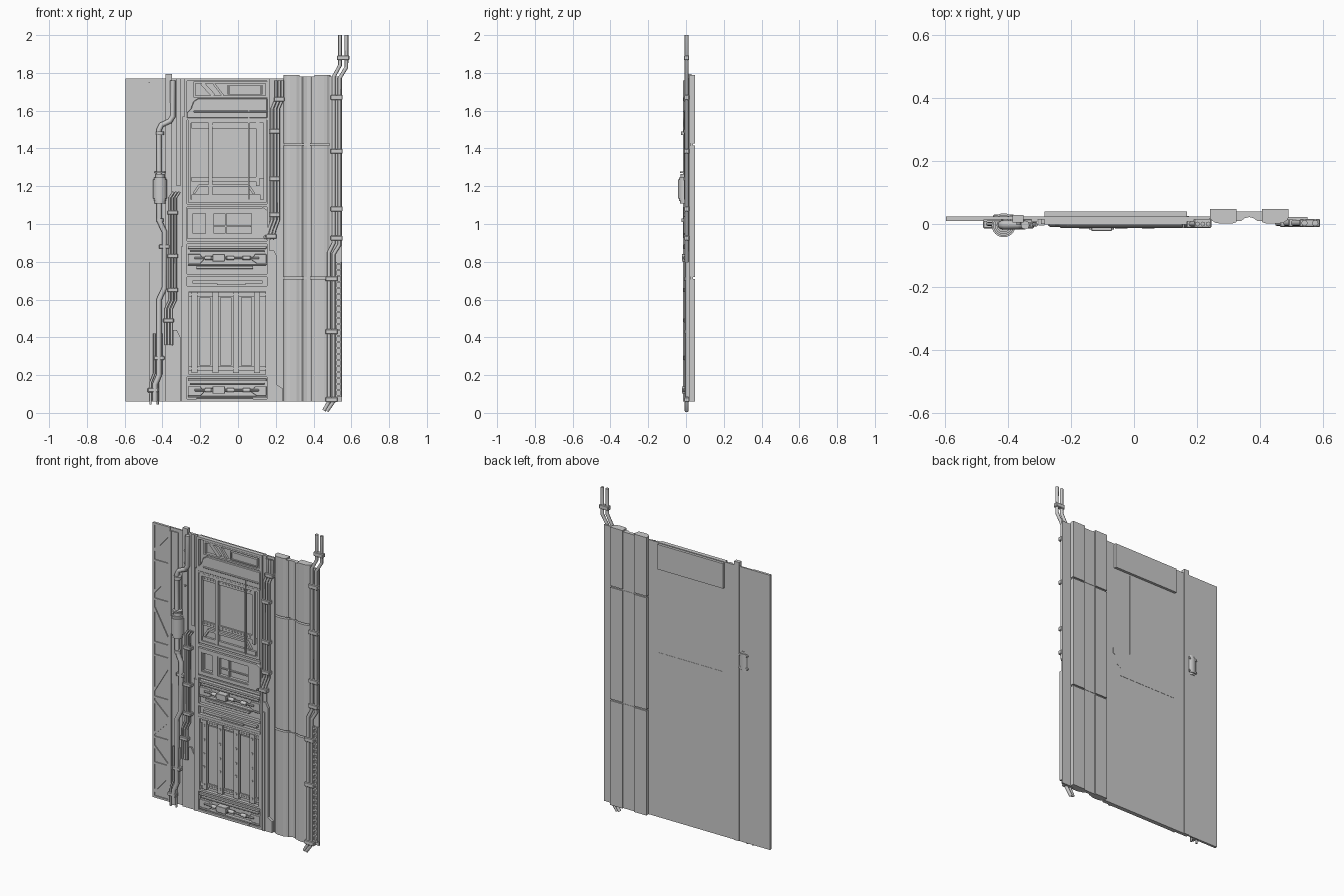
import bpy, bmesh, math
from mathutils import Matrix, Vector


class Part:
    """Collects simple solids into one named mesh object."""
    def __init__(self, name):
        self.name, self.bm = name, bmesh.new()

    def prism(self, pts, lo, hi, axis='y'):
        # profile in xz extruded along y, or profile in xy extruded along z
        mk = (lambda p, d: (p[0], d, p[1])) if axis == 'y' else (lambda p, d: (p[0], p[1], d))
        a = [self.bm.verts.new(mk(p, lo)) for p in pts]
        b = [self.bm.verts.new(mk(p, hi)) for p in pts]
        n = len(pts)
        self.bm.faces.new(a)
        self.bm.faces.new(b[::-1])
        for i in range(n):
            self.bm.faces.new((a[i], b[i], b[(i + 1) % n], a[(i + 1) % n]))
        return self

    def box(self, x0, x1, z0, z1, y0, y1):
        return self.prism([(x0, z0), (x1, z0), (x1, z1), (x0, z1)], y0, y1)

    def bar(self, p, q, w, y0, y1):
        p, q = Vector(p), Vector(q)
        d = (q - p).normalized() * w / 2
        n = Vector((-d.y, d.x))
        return self.prism([p + n, p - n, q - n, q + n], y0, y1)

    def frame(self, x0, x1, z0, z1, w, y0, y1):
        self.box(x0, x0 + w, z0, z1, y0, y1).box(x1 - w, x1, z0, z1, y0, y1)
        return self.box(x0 + w, x1 - w, z0, z0 + w, y0, y1).box(x0 + w, x1 - w, z1 - w, z1, y0, y1)

    def rivet(self, x, z, r, y0, y1):
        n = 8
        return self.prism([(x + r * math.cos(i * 2 * math.pi / n), z + r * math.sin(i * 2 * math.pi / n))
                           for i in range(n)], y0, y1)

    def cyl(self, c, r, length, axis='z', n=20):
        rot = Matrix.Rotation(math.pi / 2, 4, 'Y') if axis == 'x' else Matrix()
        bmesh.ops.create_cone(self.bm, cap_ends=True, segments=n, radius1=r, radius2=r, depth=length,
                              matrix=Matrix.Translation(c) @ rot)
        return self

    def done(self, bevel=0, smooth=False):
        bmesh.ops.recalc_face_normals(self.bm, faces=self.bm.faces)
        me = bpy.data.meshes.new(self.name)
        self.bm.to_mesh(me)
        self.bm.free()
        ob = bpy.data.objects.new(self.name, me)
        bpy.context.collection.objects.link(ob)
        if bevel:
            m = ob.modifiers.new("bevel", 'BEVEL')
            m.width, m.segments = bevel, 1
        if smooth:
            bpy.ops.object.select_all(action='DESELECT')
            ob.select_set(True)
            bpy.context.view_layer.objects.active = ob
            bpy.ops.object.shade_smooth_by_angle()
        return ob


def pipes(name, path, r, offsets=(0,), y=0.002):
    """Parallel pipes following an xz path, shifted along x."""
    cu = bpy.data.curves.new(name, 'CURVE')
    cu.dimensions, cu.bevel_depth, cu.bevel_resolution, cu.use_fill_caps = '3D', r, 2, True
    for o in offsets:
        s = cu.splines.new('POLY')
        s.points.add(len(path) - 1)
        for p, (x, z) in zip(s.points, path):
            p.co = (x + o, y, z, 1)
    bpy.context.collection.objects.link(bpy.data.objects.new(name, cu))


def clamps(name, spots, w, h, y0, y1):
    p = Part(name)
    for x, z in spots:
        p.box(x - w / 2, x + w / 2, z - h / 2, z + h / 2, y0, y1)
    p.done(bevel=0.003)


# backing wall and the spine that shows on its back
Part("backing_wall").box(-0.595, 0.24, 0.06, 1.77, 0.015, 0.024).done()
Part("back_spine").box(-0.385, -0.35, 0.06, 1.795, 0.004, 0.028).done()

# left truss panel
t = Part("left_truss").frame(-0.595, -0.475, 0.06, 1.77, 0.012, 0.009, 0.016)
for z in (0.27, 0.43, 0.68, 0.94, 1.02, 1.29, 1.53):
    t.box(-0.583, -0.487, z, z + 0.012, 0.009, 0.016)
for za, zb in ((0.10, 0.22), (0.38, 0.28), (0.46, 0.56), (0.66, 0.57), (0.73, 0.90),
               (1.24, 1.06), (1.34, 1.46), (1.60, 1.72)):
    t.bar((-0.585, za), (-0.485, zb), 0.014, 0.009, 0.016)
t.done()

# left pipe channel: raised cover plates and posts
c = Part("left_channel")
c.box(-0.475, -0.465, 0.06, 1.75, 0.006, 0.016)
c.prism([(-0.465, 0.80), (-0.40, 0.80), (-0.40, 1.46), (-0.42, 1.50), (-0.42, 1.75), (-0.465, 1.75)], 0.009, 0.016)
c.prism([(-0.35, 0.06), (-0.305, 0.06), (-0.305, 0.40), (-0.325, 0.44), (-0.345, 0.44), (-0.345, 0.36),
         (-0.37, 0.34), (-0.37, 0.22), (-0.35, 0.20)], 0.004, 0.016)
c.box(-0.325, -0.305, 1.20, 1.77, 0.006, 0.016)
c.box(-0.302, -0.283, 0.06, 0.88, -0.004, 0.016).box(-0.295, -0.283, 0.88, 1.57, 0.0, 0.016)
for z in (1.44, 1.58, 1.66):
    c.rivet(-0.365, z, 0.007, -0.003, 0.016)
c.done()

# left main pipe with canister
pipes("left_main_pipe", [(-0.345, 1.76), (-0.345, 1.57), (-0.36, 1.545), (-0.405, 1.525), (-0.418, 1.50),
                         (-0.418, 1.02), (-0.39, 0.96), (-0.39, 0.66), (-0.418, 0.60),
                         (-0.418, 0.20), (-0.44, 0.15), (-0.44, 0.06)], 0.014, y=-0.003)
v = Part("canister")
for z, r, h in ((1.185, 0.038, 0.10), (1.185, 0.033, 0.125), (1.122, 0.028, 0.025), (1.255, 0.024, 0.02),
                (1.275, 0.028, 0.008), (1.48, 0.022, 0.02), (1.02, 0.019, 0.02)):
    v.cyl((-0.413, -0.004, z), r, h, n=24)
v.done(smooth=True)
clamps("canister_mount", [(-0.413, 1.225), (-0.413, 1.145)], 0.066, 0.014, -0.02, 0.03)

# left thin pipe bundle
pipes("left_pipe_bundle", [(-0.325, 1.17), (-0.345, 1.14), (-0.345, 0.60), (-0.368, 0.55), (-0.368, 0.36)],
      0.006, (-0.016, 0, 0.016), -0.002)
pipes("left_low_pipes", [(-0.435, 0.42), (-0.435, 0.21), (-0.455, 0.16), (-0.455, 0.045)], 0.006, (-0.008, 0.03), 0.0)
clamps("left_clamps", [(-0.345, 1.06), (-0.345, 0.83), (-0.345, 0.65), (-0.368, 0.49), (-0.418, 0.29),
                       (-0.45, 0.12), (-0.39, 0.88)], 0.056, 0.022, -0.014, 0.016)

# centre frame posts
f = Part("centre_frame").frame(-0.283, 0.168, 0.06, 1.77, 0.014, -0.002, 0.02)
f.box(0.168, 0.19, 0.06, 1.77, 0.008, 0.024)
for z in (0.655, 0.72, 0.895, 1.09, 1.55):
    f.box(-0.27, 0.155, z, z + 0.016, -0.004, 0.02)
f.done()

# header box, open towards the front and standing out at the back
h = Part("header").box(-0.283, 0.168, 1.61, 1.765, 0.02, 0.04)
h.frame(-0.235, 0.155, 1.67, 1.755, 0.01, -0.002, 0.02)
h.bar((-0.19, 1.745), (-0.13, 1.68), 0.022, 0.002, 0.02).bar((-0.13, 1.745), (-0.08, 1.68), 0.012, 0.002, 0.02)
h.frame(-0.055, 0.13, 1.685, 1.735, 0.006, 0.0, 0.02).box(-0.045, 0.12, 1.69, 1.73, 0.006, 0.02)
h.done()
Part("header_hood").prism([(-0.27, 1.56), (0.155, 1.56), (0.155, 1.665), (-0.21, 1.665), (-0.235, 1.65),
                           (-0.25, 1.61), (-0.27, 1.59)], -0.008, 0.02).box(
    -0.235, 0.155, 1.59, 1.60, -0.012, 0.0).done(bevel=0.003)

# upper window with bars and rivet strips
w = Part("upper_window").frame(-0.265, 0.15, 1.115, 1.55, 0.016, -0.005, 0.02)
w.box(-0.155, -0.135, 1.13, 1.54, -0.004, 0.018).box(0.052, 0.06, 1.13, 1.60, -0.010, 0.0)
w.box(0.095, 0.115, 1.20, 1.54, 0.0, 0.018).box(0.115, 0.134, 1.24, 1.54, 0.006, 0.018)
w.box(-0.245, 0.095, 1.505, 1.535, 0.004, 0.018).box(-0.245, 0.095, 1.225, 1.25, 0.004, 0.018)
w.box(-0.245, 0.12, 1.13, 1.155, 0.002, 0.018)
for i in range(16):
    for z in (1.52, 1.238):
        w.rivet(-0.235 + i * 0.021, z, 0.005, 0.0, 0.01)
for a, b in ((-0.235, -0.205), (0.085, 0.055)):
    w.bar((a, 1.16), (b, 1.205), 0.012, 0.0, 0.018)
w.box(-0.21, 0.06, 1.197, 1.21, 0.0, 0.018)
w.done()

# control panel with two openings; its notched rear plate shows at the back
p = Part("control_panel").frame(-0.268, 0.135, 0.92, 1.085, 0.022, -0.009, 0.018)
p.box(-0.165, -0.135, 0.94, 1.065, -0.009, 0.018).box(0.08, 0.115, 0.94, 1.065, -0.009, 0.018)
p.frame(-0.246, -0.165, 0.942, 1.063, 0.008, -0.003, 0.018).frame(-0.135, 0.08, 0.942, 1.063, 0.008, -0.003, 0.018)
p.box(-0.07, -0.06, 0.95, 1.055, 0.004, 0.018).box(-0.127, 0.07, 0.985, 0.992, 0.006, 0.018)
p.prism([(0.13, 0.93), (0.16, 0.95), (0.16, 1.07), (0.13, 1.09), (0.13, 1.05), (0.115, 1.04), (0.115, 0.97),
         (0.13, 0.96)], -0.012, 0.018)
p.prism([(-0.275, 0.92), (0.12, 0.92), (0.12, 0.97), (0.15, 0.99), (0.15, 1.04), (0.175, 1.05), (0.175, 1.085),
         (-0.275, 1.085)], 0.02, 0.0255)
p.box(0.048, 0.053, 1.085, 1.60, 0.02, 0.026)
p.done()

# two actuator bays: rails, rod, sleeves and a small housing
for name, z in (("middle_actuator", 0.82), ("bottom_actuator", 0.12)):
    a = Part(name)
    for x0, x1, dz, t in ((-0.265, 0.15, 0.055, 0.014), (-0.255, 0.14, 0.035, 0.008), (-0.22, 0.08, -0.05, 0.016),
                          (-0.265, 0.15, -0.035, 0.008)):
        a.box(x0, x1, z + dz - t / 2, z + dz + t / 2, -0.006, 0.018)
    a.prism([(-0.265, z - 0.03), (-0.2, z - 0.03), (-0.18, z - 0.01), (-0.2, z + 0.02), (-0.265, z + 0.02)], 0, 0.018)
    a.prism([(0.15, z - 0.03), (0.10, z - 0.03), (0.07, z - 0.01), (0.09, z + 0.02), (0.15, z + 0.02)], 0, 0.018)
    a.cyl((-0.06, -0.004, z), 0.006, 0.34, 'x', 10)
    for x in (-0.155, -0.04, 0.045):
        a.cyl((x, -0.004, z), 0.011, 0.04, 'x', 12)
    a.box(-0.135, -0.07, z - 0.018, z + 0.02, -0.022, 0.018)
    a.box(-0.142, -0.063, z - 0.009, z + 0.009, -0.018, 0.01)
    a.done(bevel=0.0015)

# slatted lower grille
g = Part("lower_grille").frame(-0.272, 0.158, 0.19, 0.655, 0.012, -0.006, 0.018)
for x in (-0.23, -0.12, -0.01, 0.10):
    g.box(x - 0.016, x + 0.016, 0.21, 0.64, -0.005, 0.018)
    for z in (0.24, 0.35, 0.43, 0.52, 0.61):
        g.rivet(x, z, 0.008, -0.009, 0.0)
for x in (-0.175, -0.065, 0.045):
    g.box(x - 0.03, x + 0.03, 0.25, 0.61, 0.004, 0.018)
for i in range(24):
    for z in (0.235, 0.627):
        g.rivet(-0.25 + i * 0.017, z, 0.004, 0.0, 0.012)
g.box(-0.26, 0.145, 0.222, 0.246, 0.004, 0.018).box(-0.26, 0.145, 0.615, 0.64, 0.004, 0.018)
g.box(-0.24, 0.13, 0.685, 0.70, -0.002, 0.018).box(-0.11, 0.04, 0.678, 0.69, -0.006, 0.018)
g.done()

# pipe bundle right of the centre, with the post below it
pipes("centre_pipe_bundle", [(0.218, 1.76), (0.218, 1.66), (0.197, 1.61), (0.197, 1.02), (0.178, 0.97), (0.165, 0.92)],
      0.0075, (-0.017, 0, 0.017), 0.0)
clamps("centre_clamps", [(0.218, 1.66), (0.195, 1.49), (0.195, 1.24), (0.195, 1.05), (0.176, 0.935)],
       0.056, 0.024, -0.012, 0.018)
Part("lower_post").prism([(0.165, 0.06), (0.235, 0.06), (0.235, 0.13), (0.205, 0.15), (0.205, 0.83), (0.19, 0.86),
                          (0.165, 0.86)], 0.0, 0.02).box(0.172, 0.186, 0.06, 0.80, -0.007, 0.005).done()

# fluted columns, mirrored about x = 0.365, with a concave trough between
half = [(0.24, 0.047), (0.24, 0.022), (0.245, 0.012), (0.258, 0.004), (0.275, 0.001), (0.31, 0.001), (0.325, 0.006),
        (0.325, 0.047)]
trough = [(0.325, 0.04), (0.325, 0.01), (0.34, 0.01), (0.35, 0.018), (0.365, 0.022), (0.38, 0.018), (0.39, 0.01),
          (0.405, 0.01), (0.405, 0.04)]
k = Part("columns").box(0.245, 0.485, 0.07, 1.77, 0.024, 0.038)
for z0, z1 in ((0.06, 0.71), (0.72, 1.415), (1.425, 1.79)):
    k.prism(half, z0, z1, 'z').prism([(0.73 - x, y) for x, y in half], z0, z1, 'z')
    k.prism(trough, z0, min(z1, 1.78), 'z')
k.done()

# right edge strip and perforated ladder rail
Part("right_strip").box(0.485, 0.55, 0.06, 1.78, 0.012, 0.022).done()
r = Part("ladder_rail").box(0.517, 0.523, 0.085, 0.80, -0.003, 0.014).box(0.543, 0.549, 0.085, 0.80, -0.003, 0.014)
for i in range(23):
    z = 0.09 + i * 0.0318
    r.box(0.523, 0.543, z - 0.005, z + 0.005, -0.003, 0.014)
r.done()

# right pipes running over the top
pipes("right_pipes", [(0.54, 2.0), (0.54, 1.84), (0.507, 1.78), (0.507, 0.90), (0.482, 0.85), (0.482, 0.06),
                      (0.455, 0.012)], 0.010, (0,), 0.003)
pipes("right_outer_pipe", [(0.574, 2.0), (0.574, 1.83), (0.537, 1.77), (0.537, 0.89), (0.506, 0.84), (0.506, 0.06),
                           (0.47, 0.01)], 0.010, (0,), 0.003)
clamps("right_clamps", [(0.557, 1.88), (0.522, 1.67), (0.522, 1.385), (0.522, 1.08), (0.522, 0.925), (0.495, 0.71),
                        (0.495, 0.43), (0.495, 0.07)], 0.064, 0.026, -0.01, 0.016)
